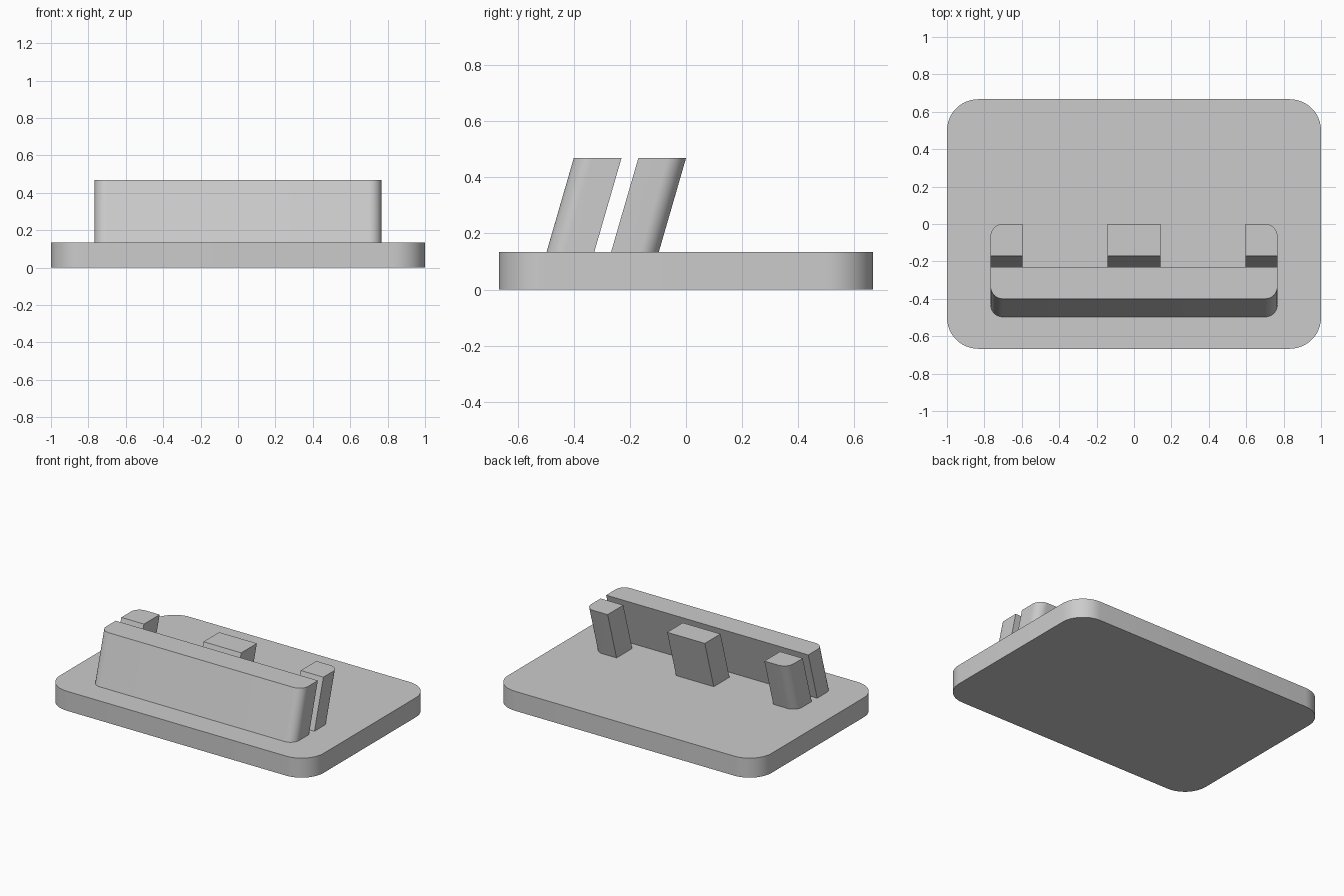
import bpy
import bmesh
from math import cos, sin, pi

cube = bpy.data.objects.get("Cube")
if cube:
    bpy.data.objects.remove(cube, do_unlink=True)

# Single plain grey
grey = bpy.data.materials.new("plain_grey")
grey.use_nodes = True
colour = (0.6, 0.6, 0.6, 1.0)
grey.diffuse_color = colour
grey.node_tree.nodes["Principled BSDF"].inputs["Base Color"].default_value = colour

BASE_TOP, TOP = 0.134, 0.468
LEAN = 0.29  # backward shift in y per unit of height


def outline(x0, x1, y0, y1, radii, steps=12):
    """Rectangle with a radius per corner: back right, back left, front left, front right (in x, y)."""
    corners = [(x1, y1, -1, -1), (x0, y1, 1, -1), (x0, y0, 1, 1), (x1, y0, -1, 1)]
    points = []
    for k, ((x, y, sx, sy), r) in enumerate(zip(corners, radii)):
        if r == 0:
            points.append((x, y))
            continue
        for i in range(steps + 1):
            a = (k + i / steps) * pi / 2
            points.append((x + sx * r + r * cos(a), y + sy * r + r * sin(a)))
    return points


def prism(name, points, z0, z1, lean=0.0):
    """Extrude an outline upward; with a lean, the outline is the shape at the top."""
    bm = bmesh.new()
    low, high = ([bm.verts.new((x, y + lean * (z - z1), z)) for x, y in points] for z in (z0, z1))
    n = len(points)
    bm.faces.new(low[::-1])
    bm.faces.new(high)
    for i in range(n):
        j = (i + 1) % n
        bm.faces.new((low[i], low[j], high[j], high[i]))
    mesh = bpy.data.meshes.new(name)
    bm.to_mesh(mesh)
    bm.free()
    mesh.materials.append(grey)
    obj = bpy.data.objects.new(name, mesh)
    bpy.context.collection.objects.link(obj)
    bpy.ops.object.select_all(action="DESELECT")
    obj.select_set(True)
    bpy.context.view_layer.objects.active = obj
    bpy.ops.object.shade_smooth_by_angle(angle=pi / 6)
    return obj


# Base plate with rounded corners
prism("base_plate", outline(-1, 1, -0.667, 0.667, [0.167] * 4), 0, BASE_TOP)

# Leaning parts are sunk slightly into the base
SUNK = BASE_TOP - 0.01
R = 0.066

# Long front wall, rounded on its two front corners
prism("front_wall", outline(-0.767, 0.767, -0.4, -0.23, [0, 0, R, R]), SUNK, TOP, LEAN)

# Three rear posts; the outer two are rounded on their outer back corners
posts = [
    ("right_post", -0.767, -0.595, [0, R, 0, 0]),
    ("middle_post", -0.143, 0.143, [0] * 4),
    ("left_post", 0.595, 0.767, [R, 0, 0, 0]),
]
for name, x0, x1, radii in posts:
    prism(name, outline(x0, x1, -0.17, 0.0, radii), SUNK, TOP, LEAN)
